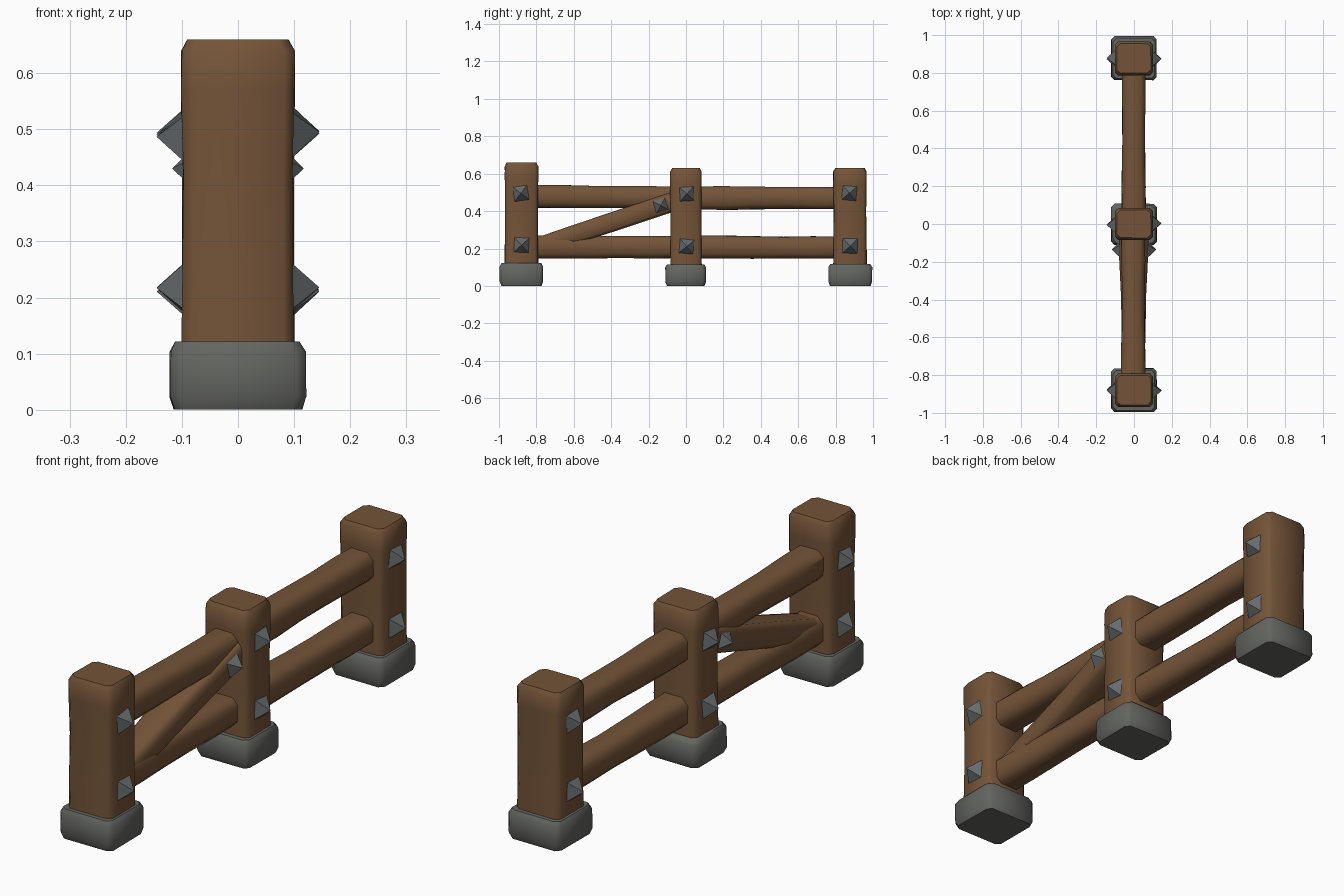
import bpy, bmesh, math, random
from mathutils import Vector

if "Cube" in bpy.data.objects:
    bpy.data.objects.remove(bpy.data.objects["Cube"])

random.seed(7)


def material(name, rgb):
    m = bpy.data.materials.new(name)
    m.diffuse_color = (*rgb, 1)
    m.use_nodes = True
    m.node_tree.nodes["Principled BSDF"].inputs["Base Color"].default_value = m.diffuse_color
    return m


WOOD = material("brown_wood", (0.175, 0.088, 0.040))
STONE = material("grey_stone", (0.125, 0.130, 0.118))
IRON = material("iron_grey", (0.135, 0.150, 0.155))


def finish(name, bm, mat, angle=50):
    bmesh.ops.recalc_face_normals(bm, faces=bm.faces)
    me = bpy.data.meshes.new(name)
    bm.to_mesh(me)
    bm.free()
    me.materials.append(mat)
    for p in me.polygons:
        p.use_smooth = True
    me.set_sharp_from_angle(angle=math.radians(angle))
    ob = bpy.data.objects.new(name, me)
    bpy.context.collection.objects.link(ob)
    return ob


def hewn(name, p0, p1, stations, mat, chamfer=0.02, wobble=0.003):
    """Chamfered beam from p0 to p1; stations are (t, half width in x, half depth)."""
    p0, p1 = Vector(p0), Vector(p1)
    u = Vector((1, 0, 0))
    v = (p1 - p0).normalized().cross(u)
    bm = bmesh.new()
    rings = []
    for t, a, b in stations:
        c = chamfer
        outline = [(a, b - c), (a - c, b), (c - a, b), (-a, b - c),
                   (-a, c - b), (c - a, -b), (a - c, -b), (a, c - b)]
        ring = []
        for x, y in outline:
            k = random.uniform(-wobble, wobble)
            x += math.copysign(k, x)
            y += math.copysign(random.uniform(-wobble, wobble), y)
            ring.append(bm.verts.new(p0.lerp(p1, t) + u * x + v * y))
        rings.append(ring)
    for r, s in zip(rings, rings[1:]):
        for i in range(8):
            j = (i + 1) % 8
            bm.faces.new((r[i], r[j], s[j], s[i]))
    bm.faces.new(rings[0])
    bm.faces.new(rings[-1])
    return finish(name, bm, mat)


def bolt(name, side, x, apex, y, z, r, turn=0.0):
    """Low square pyramid stud with its point facing sideways."""
    bm = bmesh.new()
    tip = bm.verts.new((side * apex, y, z))
    base = []
    for k in range(4):
        a = math.pi / 4 + k * math.pi / 2 + turn
        base.append(bm.verts.new((side * x, y + r * 1.414 * math.cos(a),
                                  z + r * 1.414 * math.sin(a))))
    for k in range(4):
        bm.faces.new((base[k], base[(k + 1) % 4], tip))
    bm.faces.new(base)
    finish(name, bm, IRON, 60)


# posts, stone footings and post bolts: y centre, half depth, top, footing y, half depth, height
POSTS = [("front", -0.88, 0.088, 0.66, -0.880, 0.114, 0.122),
         ("middle", 0.0, 0.083, 0.63, -0.002, 0.107, 0.115),
         ("back", 0.877, 0.088, 0.63, 0.878, 0.115, 0.118)]
for label, y, d, top, fy, fd, fh in POSTS:
    hewn(label + "_post", (0, y, 0.06), (0, y, top),
         [(0, 0.099, d), (0.3, 0.097, d - 0.001), (0.6, 0.097, d - 0.002),
          (0.85, 0.099, d), (0.965, 0.099, d), (1, 0.088, d - 0.011)], WOOD, 0.018)
    hewn(label + "_footing", (0, fy, 0), (0, fy, fh),
         [(0, 0.112, fd - 0.008), (0.2, 0.120, fd), (0.85, 0.119, fd),
          (1, 0.109, fd - 0.010)], STONE, 0.018)
    for side, s in (("left", -1), ("right", 1)):
        for level, z in (("lower", 0.213), ("upper", 0.49)):
            bolt(f"{label}_{level}_{side}_bolt", s, 0.095, 0.145,
                 y + random.uniform(-0.005, 0.005), z + random.uniform(-0.006, 0.008),
                 0.042, random.uniform(-0.15, 0.15))

# horizontal rails between the posts
RAIL = [(0, 0.062, 0.058), (0.2, 0.061, 0.060), (0.4, 0.058, 0.058),
        (0.6, 0.057, 0.056), (0.8, 0.060, 0.058), (1, 0.060, 0.056)]
hewn("front_upper_rail", (-0.004, -0.84, 0.480), (-0.004, -0.04, 0.472), RAIL, WOOD, 0.025, 0.004)
hewn("front_lower_rail", (-0.004, -0.84, 0.208), (-0.004, -0.04, 0.208), RAIL, WOOD, 0.025, 0.004)
hewn("back_upper_rail", (-0.002, 0.04, 0.470), (-0.002, 0.84, 0.470), RAIL, WOOD, 0.025, 0.004)
hewn("back_lower_rail", (-0.002, 0.04, 0.207), (-0.002, 0.84, 0.205), RAIL, WOOD, 0.025, 0.004)

# diagonal brace with a bolt on each side
hewn("diagonal_brace", (-0.002, -0.83, 0.197), (-0.002, -0.04, 0.460),
     [(0, 0.055, 0.045), (0.3, 0.060, 0.048), (0.6, 0.065, 0.049),
      (0.85, 0.075, 0.050), (1, 0.078, 0.050)], WOOD, 0.016)
for side, s in (("left", -1), ("right", 1)):
    bolt(f"brace_{side}_bolt", s, 0.070, 0.117, -0.135, 0.430, 0.037, 0.3)
